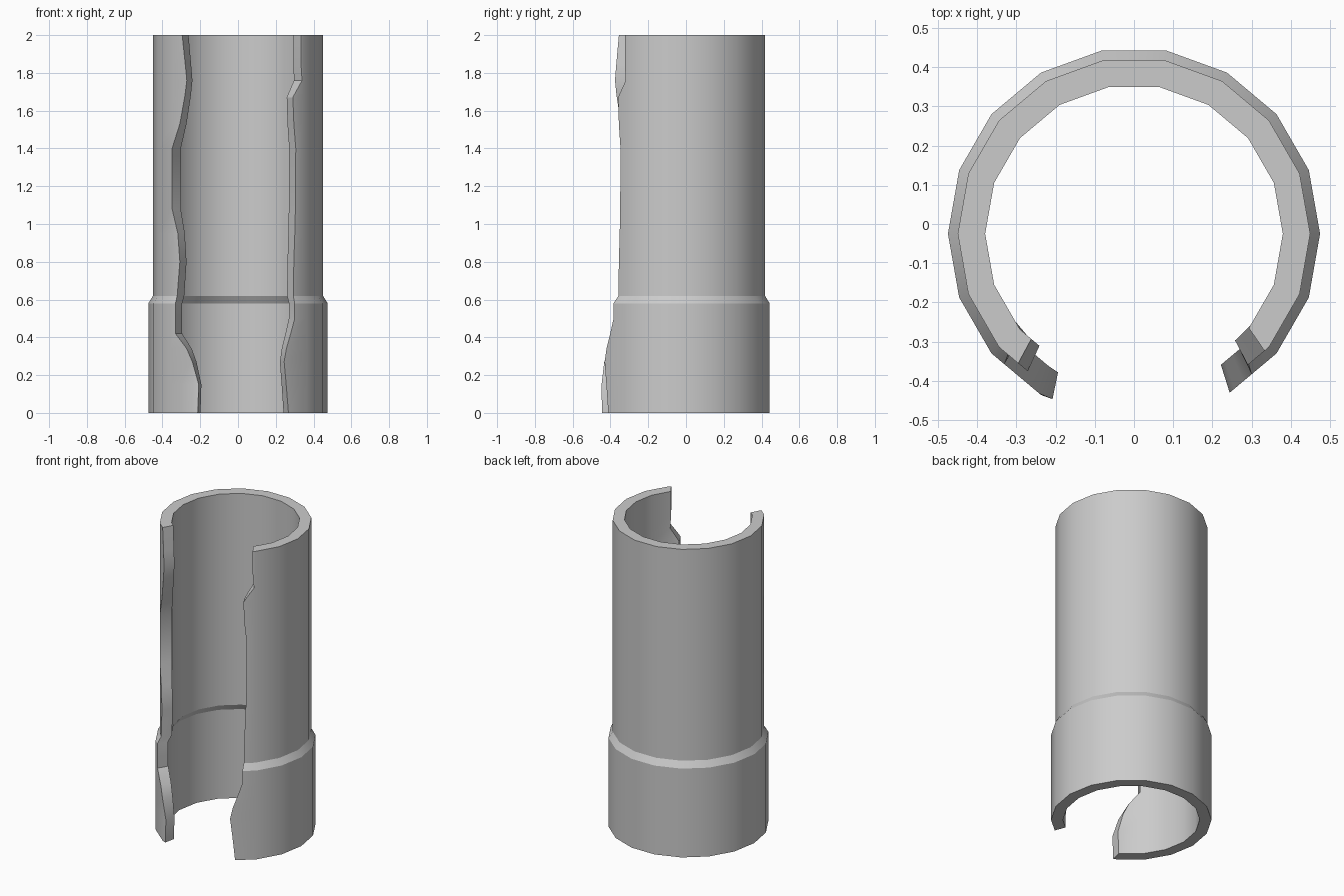
import bpy, bmesh
from math import acos, cos, sin, radians, degrees

cube = bpy.data.objects.get("Cube")
if cube:
    bpy.data.objects.remove(cube)

SIDES = 18
STEP = 360 / SIDES
CENTRE_Y = -0.025
WALL = 0.07

# Broken edge: height, half-width of the gap on the left (+x) and right (-x)
EDGE = [
    (0.00, 0.27, 0.215), (0.15, 0.257, 0.21), (0.27, 0.245, 0.242),
    (0.34, 0.258, 0.275), (0.42, 0.283, 0.335), (0.50, 0.305, 0.335),
    (0.58, 0.305, 0.335), (0.62, 0.297, 0.325), (0.80, 0.30, 0.312),
    (0.95, 0.305, 0.322), (1.08, 0.308, 0.35), (1.40, 0.31, 0.35),
    (1.53, 0.30, 0.312), (1.67, 0.295, 0.287), (1.69, 0.305, 0.284),
    (1.76, 0.34, 0.275), (1.85, 0.335, 0.284), (2.00, 0.335, 0.30),
]


def outer_radius(z):
    return 0.475 if z < 0.6 else 0.45


def on_polygon(radius, angle, z):
    """Point on the flat-sided ring at an angle."""
    half = radians(STEP / 2)
    r = radius * cos(half) / cos(radians(angle % STEP) - half)
    a = radians(angle)
    return r * cos(a), r * sin(a) + CENTRE_Y, z


def row(bm, z, left_x, right_x, inner):
    """One open ring of vertices ending at the broken edge on both sides."""
    outer = outer_radius(z)
    bevel = 2.5 if inner else 0
    radius = outer - WALL if inner else outer
    left_end = degrees(acos(left_x / outer)) - bevel
    right_end = degrees(acos(right_x / outer)) - bevel
    angles = [-left_end] + [-min(a, left_end) for a in (60, 40)]
    angles += [STEP * i - 20 for i in range(12)]
    angles += [180 + min(a, right_end) for a in (40, 60)] + [180 + right_end]
    return [bm.verts.new(on_polygon(radius, a, z)) for a in angles]


def bridge(bm, a, b):
    for i in range(len(a) - 1):
        bm.faces.new((a[i], a[i + 1], b[i + 1], b[i]))


# Pipe shell: outside, inside, rims and broken edges
bm = bmesh.new()
outside = [row(bm, *e, False) for e in EDGE]
inside = [row(bm, *e, True) for e in EDGE]
for k in range(len(EDGE) - 1):
    bridge(bm, outside[k], outside[k + 1])
    bridge(bm, inside[k + 1], inside[k])
bridge(bm, inside[0], outside[0])
bridge(bm, outside[-1], inside[-1])
for end in (0, -1):
    bridge(bm, [r[end] for r in outside], [r[end] for r in inside])
bmesh.ops.remove_doubles(bm, verts=bm.verts, dist=0.0005)
bmesh.ops.recalc_face_normals(bm, faces=bm.faces)

mesh = bpy.data.meshes.new("broken_pipe")
bm.to_mesh(mesh)
bm.free()
pipe = bpy.data.objects.new("broken_pipe", mesh)
bpy.context.collection.objects.link(pipe)

# Plain grey material
grey = bpy.data.materials.new("plain grey")
grey.use_nodes = True
colour = (0.6, 0.6, 0.6, 1)
grey.diffuse_color = colour
grey.node_tree.nodes["Principled BSDF"].inputs["Base Color"].default_value = colour
mesh.materials.append(grey)

# Smooth wall with crisp rims and collar
bpy.ops.object.select_all(action="DESELECT")
pipe.select_set(True)
bpy.context.view_layer.objects.active = pipe
bpy.ops.object.shade_smooth_by_angle(angle=radians(28))
